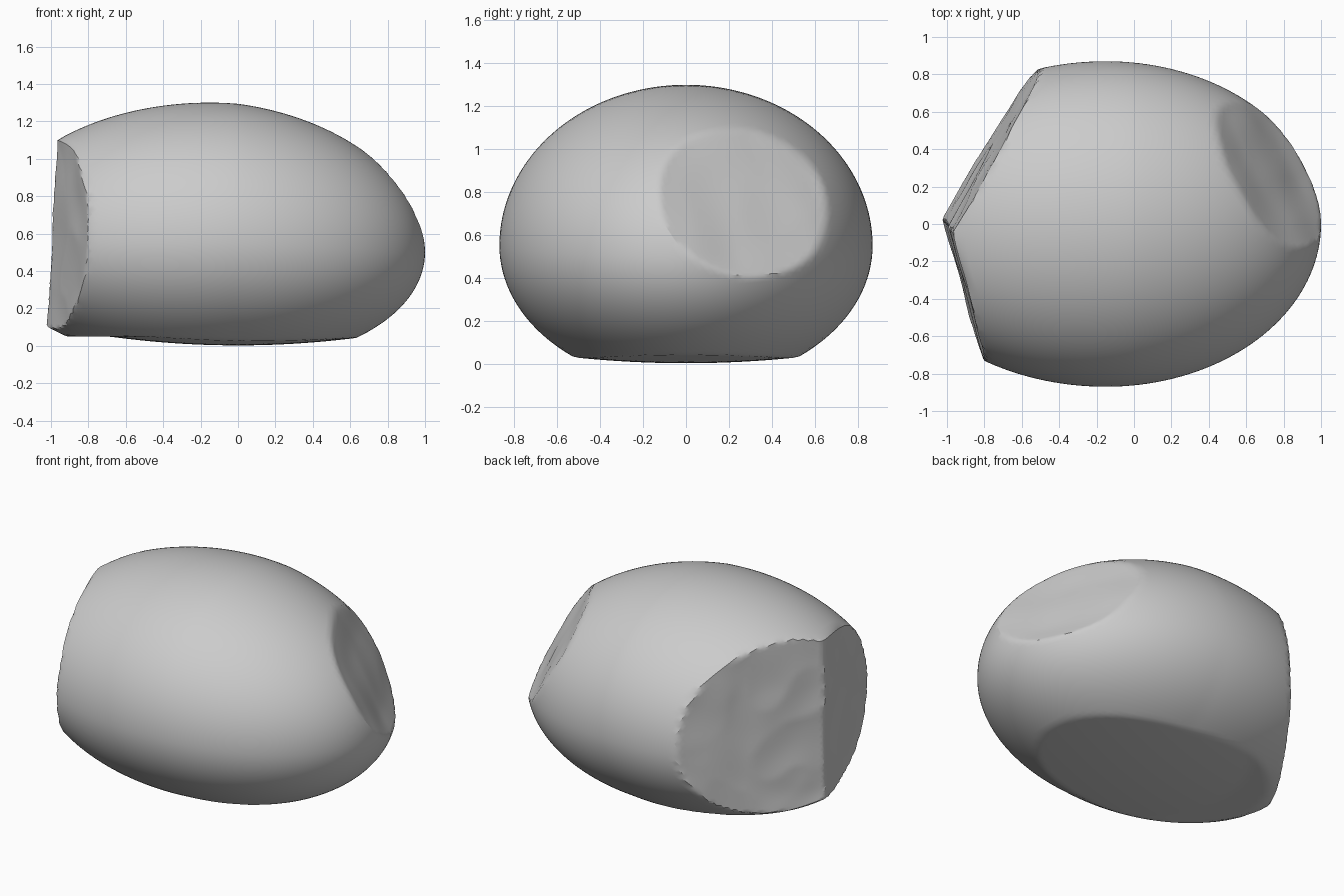
import bpy, bmesh, math
from mathutils import Vector, noise

cube = bpy.data.objects.get("Cube")
if cube:
    bpy.data.objects.remove(cube, do_unlink=True)

# Single stone colour
stone = bpy.data.materials.new("stone_grey")
stone.use_nodes = True
colour = (0.6, 0.6, 0.6, 1.0)
stone.diffuse_color = colour
stone.node_tree.nodes["Principled BSDF"].inputs["Base Color"].default_value = colour

# Broken facets: normal, distance from the origin, surface waviness
FACETS = [
    (Vector((-0.86, 0.50, 0.08)).normalized(), 0.907, 0.012),
    (Vector((-0.965, -0.26, 0.03)).normalized(), 0.985, 0.010),
    (Vector((0.78, 0.40, 0.47)).normalized(), 1.03, 0.012),
]


def boulder_point(p):
    """Lopsided ellipsoid: different radii towards left/right and up/down."""
    x = -0.15 + p.x * (1.15 if p.x > 0 else 1.2)
    y = p.y * 0.87
    z = 0.55 - 0.05 * max(0.0, x) + p.z * (0.75 if p.z > 0 else 0.65)
    return Vector((x, y, z))


bm = bmesh.new()
bmesh.ops.create_icosphere(bm, subdivisions=6, radius=1.0)
for v in bm.verts:
    co = boulder_point(v.co)
    # Flatten the broken facets, repeated so that neighbours meet in a ridge
    for step in range(8):
        for normal, dist, wave in FACETS:
            limit = dist + wave * (noise.noise(co * 3.5) - 0.3)
            over = co.dot(normal) - limit
            if over > 0:
                co -= normal * over
    # Slightly bulging underside
    co.z = max(co.z, min(0.05, 0.002 + 0.1 * (co.x ** 2 + co.y ** 2)))
    v.co = co

mesh = bpy.data.meshes.new("boulder")
bm.to_mesh(mesh)
bm.free()
mesh.materials.append(stone)
boulder = bpy.data.objects.new("boulder", mesh)
bpy.context.collection.objects.link(boulder)

# Smooth stone with crisp facet edges
bpy.context.view_layer.objects.active = boulder
boulder.select_set(True)
bpy.ops.object.shade_smooth_by_angle(angle=math.radians(28))
